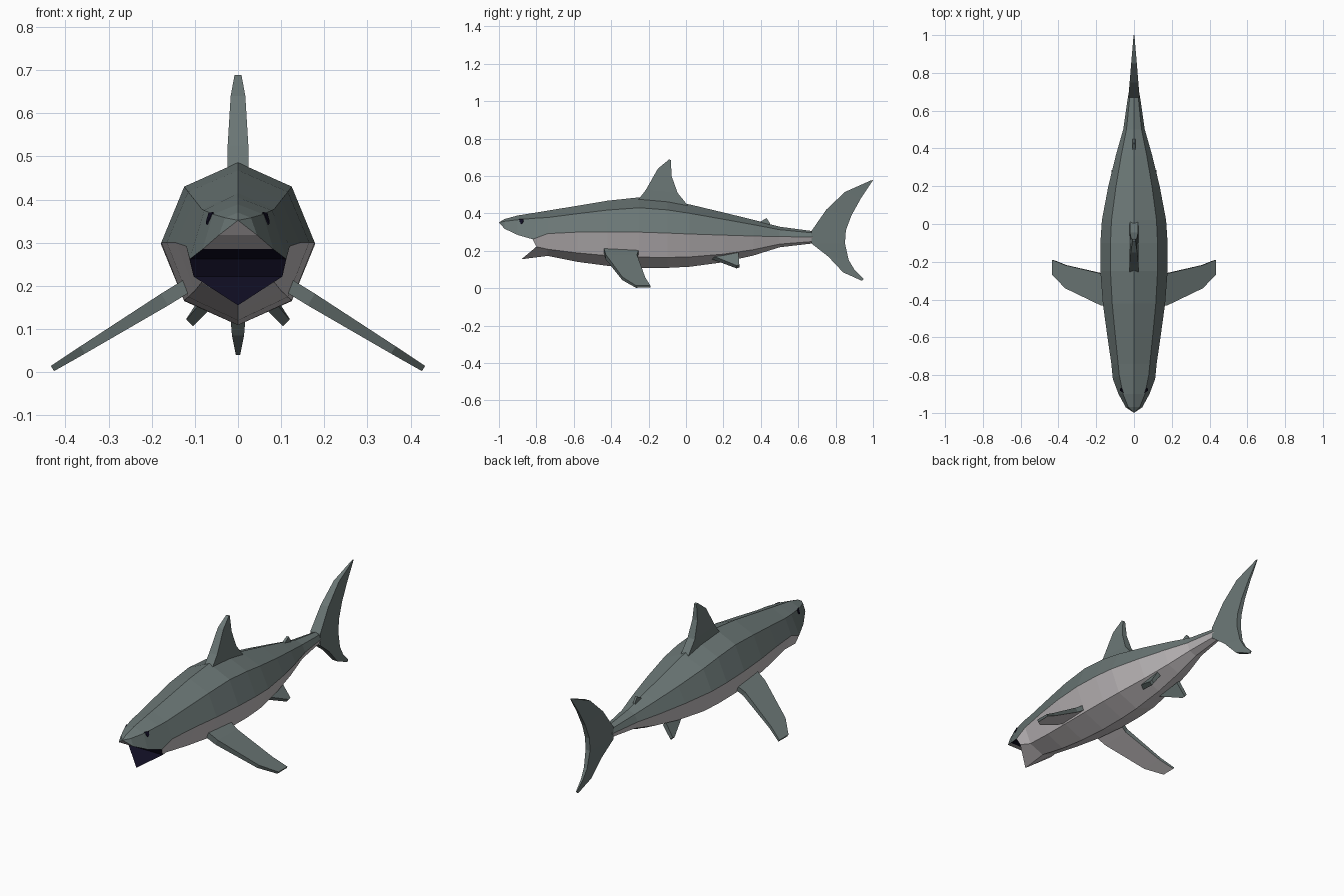
import bpy, bmesh
from mathutils import Vector
from mathutils.bvhtree import BVHTree

if "Cube" in bpy.data.objects:
    bpy.data.objects.remove(bpy.data.objects["Cube"])


def material(name, rgb):
    m = bpy.data.materials.new(name)
    m.diffuse_color = (*rgb, 1)
    m.use_nodes = True
    m.node_tree.nodes["Principled BSDF"].inputs["Base Color"].default_value = m.diffuse_color
    return m


GREY = material("slate grey", (0.145, 0.182, 0.178))
WHITE = material("belly white", (0.55, 0.52, 0.53))
DARK = material("dark navy", (0.005, 0.004, 0.016))


def finish(bm, name, mats, rule=None):
    bmesh.ops.recalc_face_normals(bm, faces=bm.faces)
    if rule:
        for f in bm.faces:
            f.material_index = rule(f)
    me = bpy.data.meshes.new(name)
    bm.to_mesh(me)
    for m in mats:
        me.materials.append(m)
    ob = bpy.data.objects.new(name, me)
    bpy.context.collection.objects.link(ob)
    return ob


# Body: octagonal rings (y, half width, top z, side z, bottom z)
RINGS = [(-0.74, 0.120, 0.415, 0.292, 0.173), (-0.58, 0.143, 0.441, 0.300, 0.141),
         (-0.42, 0.165, 0.468, 0.301, 0.120), (-0.25, 0.178, 0.486, 0.300, 0.109),
         (-0.10, 0.178, 0.472, 0.295, 0.109), (0.02, 0.170, 0.448, 0.290, 0.115),
         (0.20, 0.136, 0.405, 0.284, 0.139), (0.36, 0.097, 0.366, 0.279, 0.175),
         (0.50, 0.057, 0.329, 0.276, 0.219), (0.68, 0.031, 0.305, 0.274, 0.240)]

bm = bmesh.new()


def add_ring(half):
    """Mirror a half section (top, ..., bottom) into a closed ring."""
    pts = half + [(-x, y, z) for x, y, z in reversed(half) if x > 0]
    return [bm.verts.new(p) for p in pts]


def bridge(a, b, mat_of):
    for k in range(len(a)):
        n = (k + 1) % len(a)
        bm.faces.new((a[k], a[n], b[n], b[k])).material_index = mat_of(k)


# Mouth ring, whose bottom point juts forward as the lower jaw
mouth = add_ring([(0, -0.8, 0.405), (0.078, -0.8, 0.375), (0.112, -0.82, 0.262),
                  (0.103, -0.80, 0.222), (0, -0.88, 0.155)])
prev = mouth
for y, w, t, s, b in RINGS:
    ring = add_ring([(0, y, t), (0.7 * w, y, s + 0.7 * (t - s)), (w, y, s),
                     (0.7 * w, y, s - 0.7 * (s - b)), (0, y, b)])
    bridge(prev, ring, lambda k: 1 if 2 <= k <= 5 else 0)
    prev = ring
bm.faces.new(prev)

# Dark mouth opening
bm.faces.new((mouth[2], mouth[3], mouth[5], mouth[6])).material_index = 2
bm.faces.new((mouth[3], mouth[4], mouth[5])).material_index = 2

# Snout: five-sided rings with a flat palate, closing to a point
prev = [mouth[i] for i in (0, 1, 2, 6, 7)]
for y, t, mx, mz, ex, ez, under in [(-0.90, 0.389, 0.058, 0.366, 0.082, 0.285, 2),
                                    (-0.97, 0.370, 0.030, 0.358, 0.044, 0.318, 1)]:
    ring = add_ring([(0, y, t), (mx, y, mz), (ex, y, ez)])
    bridge(prev, ring, lambda k: under if k == 2 else 0)
    prev = ring
tip = bm.verts.new((0, -1, 0.352))
for k in range(5):
    bm.faces.new((prev[k], prev[(k + 1) % 5], tip)).material_index = 1 if k == 2 else 0
finish(bm, "body", [GREY, WHITE, DARK])

# Eyes: thin plates laid on the head surface
tree = BVHTree.FromBMesh(bm)
for side, name in ((1, "right_eye"), (-1, "left_eye")):
    eb = bmesh.new()
    outer, inner = [], []
    for y, z in ((-0.893, 0.368), (-0.868, 0.368), (-0.871, 0.350), (-0.882, 0.342)):
        hit, nor, _, _ = tree.ray_cast(Vector((side, y, z)), Vector((-side, 0, 0)))
        outer.append(eb.verts.new(hit + nor * 0.004))
        inner.append(eb.verts.new(hit - nor * 0.002))
    eb.faces.new(outer)
    eb.faces.new(inner)
    for k in range(4):
        n = (k + 1) % 4
        eb.faces.new((outer[k], outer[n], inner[n], inner[k]))
    finish(eb, name, [DARK])
bm.free()


def fin(name, stations, thick=(1, 0, 0), te=0.7, mats=(GREY,), rule=None):
    """Loft a fin from (leading point, trailing point, half thickness)."""
    fb = bmesh.new()
    d = Vector(thick).normalized()
    prev = None
    for lead, trail, h in stations:
        lead, trail = Vector(lead), Vector(trail)
        ring = [fb.verts.new(p) for p in (lead + d * h, trail + d * h * te,
                                          trail - d * h * te, lead - d * h)]
        if prev:
            for k in range(4):
                n = (k + 1) % 4
                fb.faces.new((prev[k], prev[n], ring[n], ring[k]))
        else:
            fb.faces.new(ring)
        prev = ring
    fb.faces.new(prev)
    return finish(fb, name, mats, rule)


def upright(rows):
    return [((0, y0, z0), (0, y1, z1), h) for y0, z0, y1, z1, h in rows]


# Fins on the centre line: (lead y, lead z, trail y, trail z, half thickness)
fin("dorsal_fin", upright([(-0.27, 0.455, 0.02, 0.430, 0.025), (-0.215, 0.525, -0.045, 0.510, 0.024),
                           (-0.15, 0.640, -0.077, 0.600, 0.017), (-0.09, 0.689, -0.081, 0.685, 0.008)]), te=0.9)
fin("second_dorsal_fin", upright([(0.38, 0.345, 0.45, 0.335, 0.009),
                                  (0.43, 0.375, 0.447, 0.352, 0.006)]), te=0.9)
fin("tail_fin", upright([(0.99, 0.577, 1.0, 0.578, 0.003), (0.85, 0.515, 0.935, 0.480, 0.015),
                         (0.75, 0.420, 0.885, 0.390, 0.023), (0.67, 0.305, 0.855, 0.310, 0.030),
                         (0.67, 0.240, 0.850, 0.240, 0.030), (0.76, 0.170, 0.870, 0.150, 0.021),
                         (0.84, 0.085, 0.900, 0.100, 0.014), (0.94, 0.040, 0.950, 0.050, 0.005)]), te=0.45)

# Paired fins, mirrored left and right
for s, side in ((1, "right"), (-1, "left")):
    # (x, lead y, trail y, half thickness), drooping along a straight line
    pect = [(s * x, y0, y1, 0.193 - 0.615 * (x - 0.13), h) for x, y0, y1, h in
            [(0.11, -0.44, -0.25, 0.016), (0.17, -0.43, -0.262, 0.016),
             (0.36, -0.34, -0.218, 0.010), (0.43, -0.268, -0.19, 0.007)]]
    fin(side + "_pectoral_fin", [((x, y0, z), (x, y1, z), h) for x, y0, y1, z, h in pect],
        (0.52 * s, 0, 0.85), 0.8, (GREY, WHITE), lambda f: 1 if f.normal.z < -0.6 else 0)
    fin(side + "_pelvic_fin", [((s * 0.065, 0.14, 0.165), (s * 0.065, 0.28, 0.185), 0.014),
                               ((s * 0.112, 0.27, 0.114), (s * 0.112, 0.285, 0.118), 0.011)],
        (0.7 * s, 0, 0.7), 0.9)
